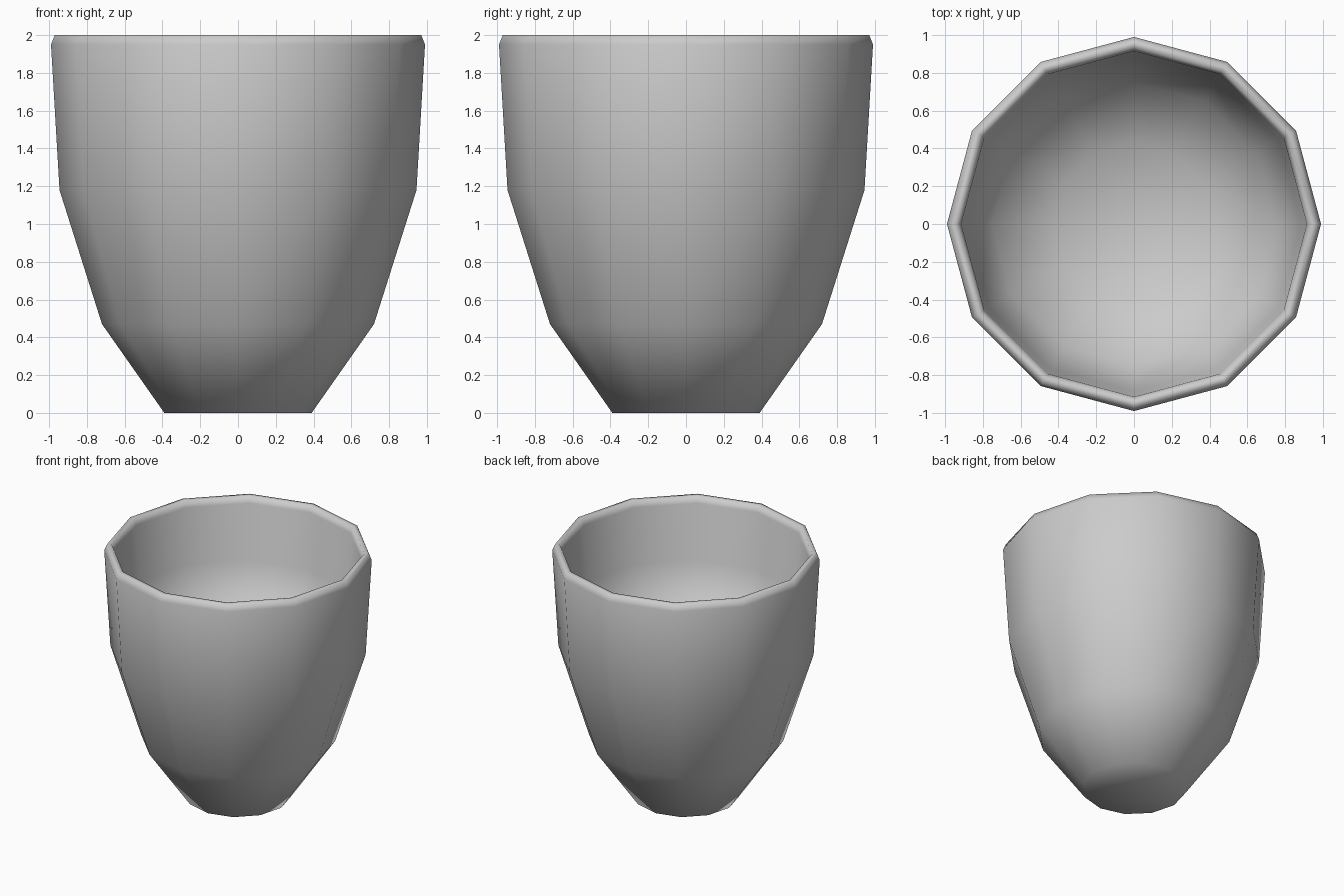
import bpy, bmesh, math

if "Cube" in bpy.data.objects:
    bpy.data.objects.remove(bpy.data.objects["Cube"])

SIDES = 12

# Cup profile (radius, height): base, outer wall, rounded rim, inner bowl
PROFILE = [(0, 0), (0.39, 0), (0.72, 0.47), (0.945, 1.18), (0.99, 1.95),
           (0.97, 2.0), (0.935, 2.0), (0.915, 1.95),
           (0.885, 1.5), (0.75, 1.18), (0.43, 0.99), (0, 0.93)]


def lathe(name, profile, sides):
    bm = bmesh.new()
    rings = []
    for r, z in profile:
        n = 1 if r == 0 else sides
        rings.append([bm.verts.new((r * math.cos(2 * math.pi * i / sides),
                                    r * math.sin(2 * math.pi * i / sides), z))
                      for i in range(n)])
    for a, b in zip(rings, rings[1:]):
        for i in range(sides):
            j = (i + 1) % sides
            if len(a) == 1:
                bm.faces.new((a[0], b[j], b[i]))
            elif len(b) == 1:
                bm.faces.new((a[i], a[j], b[0]))
            else:
                bm.faces.new((a[i], a[j], b[j], b[i]))
    bmesh.ops.recalc_face_normals(bm, faces=bm.faces[:])
    for f in bm.faces:
        f.smooth = True
    mesh = bpy.data.meshes.new(name)
    bm.to_mesh(mesh)
    bm.free()
    obj = bpy.data.objects.new(name, mesh)
    bpy.context.collection.objects.link(obj)
    return obj


# Smooth twelve-sided cup
lathe("cup", PROFILE, SIDES)
